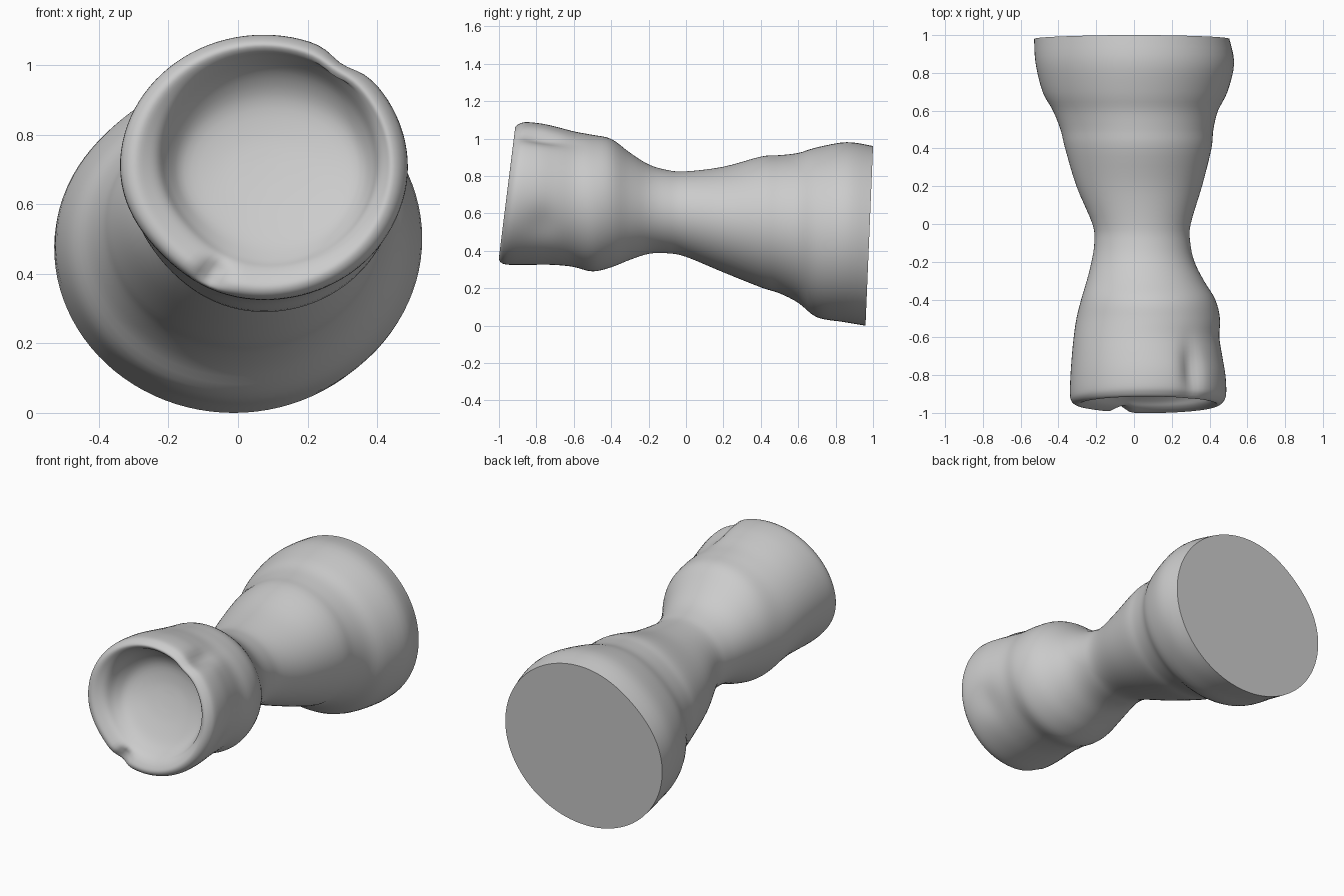
import bpy, bmesh, math

SEGMENTS = 96
STEPS = 4

# Cross-sections: y, lean of the section, x min, x max, z min, z max
SECTIONS = [
    (0.98, 0.042, -0.53, 0.505, 0.0, 0.962),
    (0.85, 0.02, -0.522, 0.53, 0.02, 0.983),
    (0.70, 0.0, -0.485, 0.495, 0.045, 0.955),
    (0.60, 0.0, -0.43, 0.445, 0.122, 0.925),
    (0.50, 0.0, -0.39, 0.42, 0.173, 0.913),
    (0.40, 0.0, -0.365, 0.41, 0.205, 0.905),
    (0.20, 0.0, -0.305, 0.36, 0.285, 0.85),
    (0.00, 0.0, -0.22, 0.30, 0.368, 0.825),
    (-0.10, 0.0, -0.21, 0.298, 0.387, 0.832),
    (-0.20, 0.0, -0.225, 0.32, 0.384, 0.862),
    (-0.30, 0.0, -0.25, 0.37, 0.352, 0.925),
    (-0.40, 0.0, -0.28, 0.43, 0.312, 0.998),
    (-0.50, 0.0, -0.305, 0.455, 0.29, 1.02),
    (-0.60, 0.02, -0.32, 0.452, 0.315, 1.037),
    (-0.70, 0.05, -0.33, 0.468, 0.325, 1.06),
    (-0.80, 0.08, -0.337, 0.485, 0.325, 1.08),
    (-0.90, 0.115, -0.34, 0.488, 0.325, 1.088),
    (-0.94, 0.125, -0.33, 0.472, 0.335, 1.078),
    (-0.957, 0.125, -0.30, 0.445, 0.36, 1.06),     # rim crest
    (-0.945, 0.135, -0.265, 0.425, 0.39, 1.04),
    (-0.92, 0.16, -0.23, 0.405, 0.415, 1.025),     # tilted hollow
    (-0.87, 0.25, -0.20, 0.385, 0.44, 0.98),
    (-0.825, 0.33, -0.155, 0.345, 0.49, 0.90),
    (-0.80, 0.36, -0.06, 0.24, 0.58, 0.80),
    (-0.79, 0.36, 0.05, 0.12, 0.66, 0.73),
]
CREST = 18


def catmull(a, b, c, d, t):
    return 0.5 * (2 * b + (c - a) * t + (2 * a - 5 * b + 4 * c - d) * t * t
                  + (3 * b - a - 3 * c + d) * t ** 3)


def bump(value, centre, width):
    return math.exp(-((value - centre) / width) ** 2)


def angle_bump(angle, degrees, width):
    delta = (math.degrees(angle) - degrees + 180) % 360 - 180
    return bump(delta, 0, width)


def smooth_sections():
    last = len(SECTIONS) - 1
    for i in range(last):
        pts = [SECTIONS[min(max(i + k, 0), last)] for k in (-1, 0, 1, 2)]
        for s in range(STEPS):
            t = s / STEPS
            yield i + t, [catmull(*v, t) for v in zip(*pts)]
    yield last, SECTIONS[-1]


def ring(bm, index, section):
    y, lean, x0, x1, z0, z1 = section
    cx, cz, rx, rz = (x0 + x1) / 2, (z0 + z1) / 2, (x1 - x0) / 2, (z1 - z0) / 2
    verts = []
    for k in range(SEGMENTS):
        a = 2 * math.pi * k / SEGMENTS
        scale, push = 1.0, 0.0
        # Flattened upper left of the wide end, lower left of the narrow end
        wide = min(max(y / 0.5, 0), 1)
        narrow = min(max((-0.3 - y) / 0.3, 0), 1)
        scale -= 0.04 * wide * angle_bump(a, 132, 28)
        scale -= 0.035 * narrow * angle_bump(a, 222, 25)
        if index <= CREST + 1:
            # Pinched groove on the upper right and soft dents on the sides
            scale -= 0.09 * angle_bump(a, 55, 8) * bump(y, -0.80, 0.14)
            scale -= 0.04 * angle_bump(a, -25, 16) * bump(y, -0.76, 0.08)
            scale -= 0.02 * angle_bump(a, 215, 18) * bump(y, -0.72, 0.08)
        if index > CREST - 2:
            # Nick in the lower rim
            push = 0.045 * angle_bump(a, 246, 6) * bump(index, CREST, 1.5)
        x = cx + rx * scale * math.cos(a)
        z = cz + rz * scale * math.sin(a)
        verts.append(bm.verts.new((x, y + lean * (z - cz) + push, z)))
    return verts


# Waisted body with hollow front end and flat back
bm = bmesh.new()
rings = [ring(bm, i, s) for i, s in smooth_sections()]
for a, b in zip(rings, rings[1:]):
    for k in range(SEGMENTS):
        n = (k + 1) % SEGMENTS
        bm.faces.new((a[k], a[n], b[n], b[k]))
bm.faces.new(rings[0])
bm.faces.new(rings[-1])
bmesh.ops.recalc_face_normals(bm, faces=bm.faces)

mesh = bpy.data.meshes.new("waisted_body")
bm.to_mesh(mesh)
bm.free()
body = bpy.data.objects.new("waisted_body", mesh)
bpy.context.collection.objects.link(body)
bpy.context.view_layer.objects.active = body
body.select_set(True)
bpy.ops.object.shade_smooth_by_angle(angle=math.radians(60))
